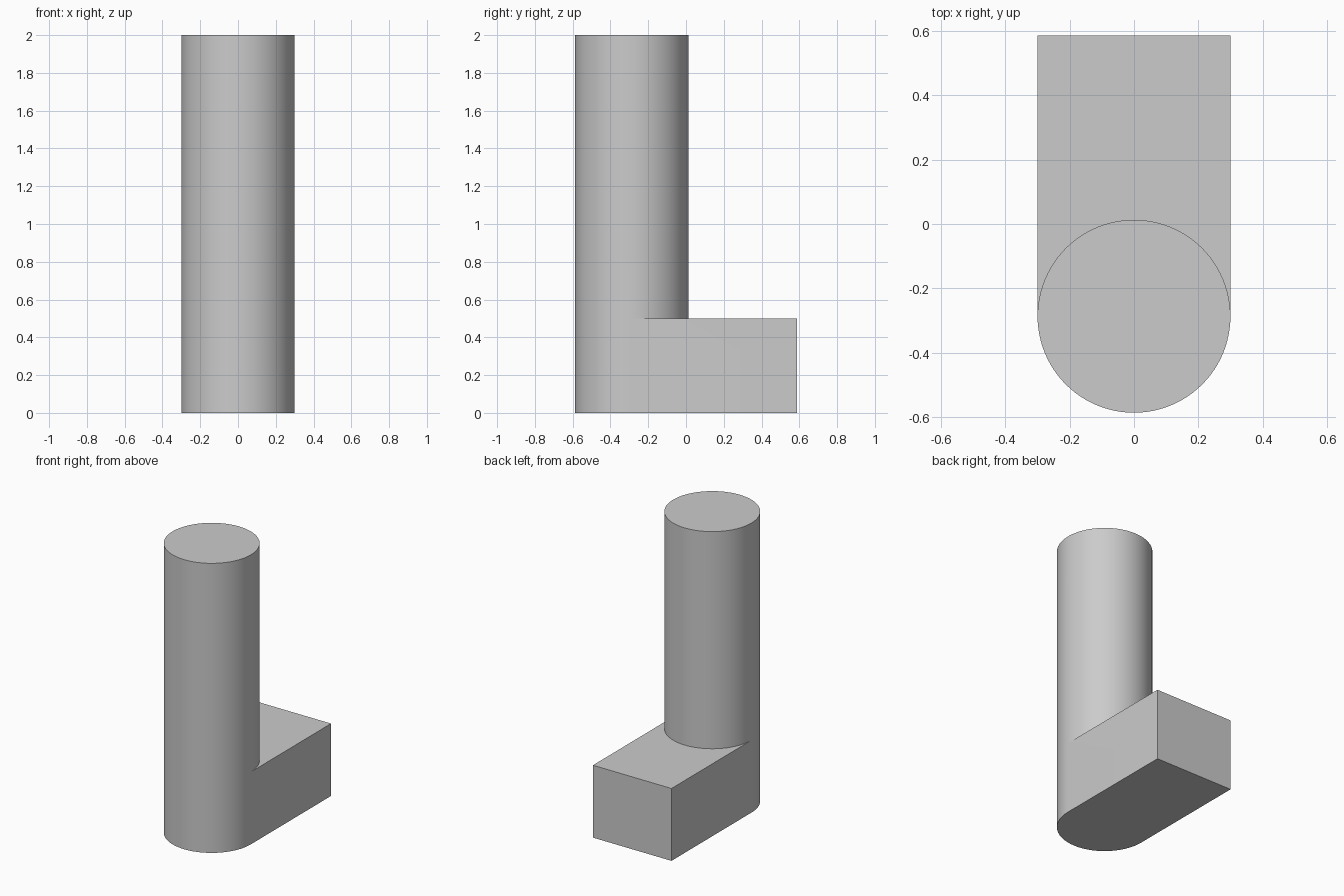
import bpy, bmesh, math

cube = bpy.data.objects.get("Cube")
if cube:
    bpy.data.objects.remove(cube)

RADIUS, HEIGHT, FOOT_HEIGHT = 0.3, 2.0, 0.5
POST_Y, BACK_Y = -0.287, 0.587
HALF = 48  # segments in each half of the post

# Plain grey finish
grey = bpy.data.materials.new("light grey")
grey.use_nodes = True
colour = (0.6, 0.6, 0.6, 1)
grey.diffuse_color = colour
grey.node_tree.nodes["Principled BSDF"].inputs["Base Color"].default_value = colour

bm = bmesh.new()


def ring(z, start, count):
    """Points counter-clockwise round the post at height z."""
    step = math.pi / HALF
    return [bm.verts.new((RADIUS * math.cos(start + i * step),
                          POST_Y + RADIUS * math.sin(start + i * step), z))
            for i in range(count)]


def wall(low, high):
    """Quads between two matching rows of points."""
    for i in range(len(low) - 1):
        bm.faces.new((low[i], low[i + 1], high[i + 1], high[i]))


# Post: full circle above the foot, front half carried down to the ground
top = ring(HEIGHT, 0, 2 * HALF)
middle = ring(FOOT_HEIGHT, 0, 2 * HALF)
bottom = ring(0, math.pi, HALF + 1)
wall(middle + middle[:1], top + top[:1])
wall(bottom, middle[HALF:] + middle[:1])
bm.faces.new(top)

# Foot: straight block running back from the widest line of the post
low_right, low_left = [bm.verts.new((x, BACK_Y, 0)) for x in (RADIUS, -RADIUS)]
high_right, high_left = [bm.verts.new((x, BACK_Y, FOOT_HEIGHT)) for x in (RADIUS, -RADIUS)]
wall([bottom[-1], low_right, low_left, bottom[0]],
     [middle[0], high_right, high_left, middle[HALF]])
bm.faces.new([high_right, high_left] + middle[HALF::-1])
bm.faces.new((bottom + [low_right, low_left])[::-1])

mesh = bpy.data.meshes.new("post_and_foot")
bm.to_mesh(mesh)
bm.free()
mesh.materials.append(grey)
post = bpy.data.objects.new("post_and_foot", mesh)
bpy.context.collection.objects.link(post)

# Smooth the round wall, keep the rims sharp
bpy.ops.object.select_all(action="DESELECT")
post.select_set(True)
bpy.context.view_layer.objects.active = post
bpy.ops.object.shade_smooth_by_angle(angle=math.radians(30))
